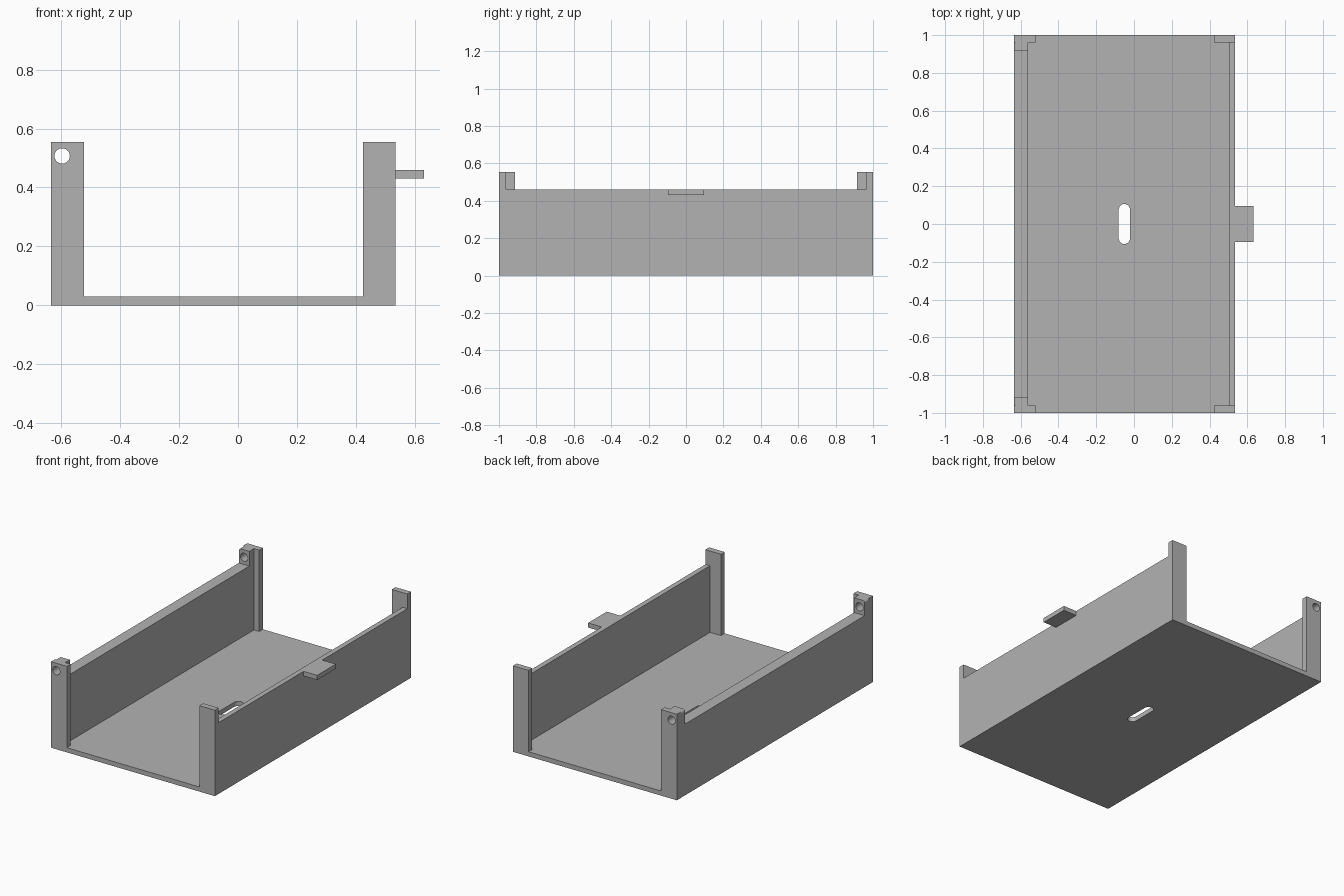
import bpy, bmesh, math

cube = bpy.data.objects.get("Cube")
if cube:
    bpy.data.objects.remove(cube, do_unlink=True)

grey = bpy.data.materials.new("plain grey")
grey.use_nodes = True
COLOUR = (0.45, 0.45, 0.45, 1)
grey.diffuse_color = COLOUR
grey.node_tree.nodes["Principled BSDF"].inputs["Base Color"].default_value = COLOUR


def prism(name, outline, lo, hi, axis="z"):
    """Extrude a 2D outline: (x, y) along z, or (x, z) along y."""
    place = (lambda a, b, t: (a, b, t)) if axis == "z" else (lambda a, b, t: (a, t, b))
    bm = bmesh.new()
    face = bm.faces.new([bm.verts.new(place(a, b, lo)) for a, b in outline])
    grown = bmesh.ops.extrude_face_region(bm, geom=[face])["geom"]
    moved = [v for v in grown if isinstance(v, bmesh.types.BMVert)]
    bmesh.ops.translate(bm, verts=moved, vec=place(0, 0, hi - lo))
    bmesh.ops.recalc_face_normals(bm, faces=bm.faces)
    mesh = bpy.data.meshes.new(name)
    bm.to_mesh(mesh)
    bm.free()
    mesh.materials.append(grey)
    obj = bpy.data.objects.new(name, mesh)
    bpy.context.collection.objects.link(obj)
    return obj


def box(name, x0, x1, y0, y1, z0, z1):
    return prism(name, [(x0, y0), (x1, y0), (x1, y1), (x0, y1)], z0, z1)


def arc(cx, cy, r, start, end, steps):
    angles = [math.radians(start + (end - start) * i / steps) for i in range(steps + 1)]
    return [(cx + r * math.cos(a), cy + r * math.sin(a)) for a in angles]


def cut(obj, cutter):
    mod = obj.modifiers.new("cut", "BOOLEAN")
    mod.operation, mod.solver, mod.object = "DIFFERENCE", "EXACT", cutter
    bpy.context.view_layer.update()
    select(obj)
    bpy.ops.object.modifier_apply(modifier=mod.name)
    bpy.data.objects.remove(cutter, do_unlink=True)
    bpy.ops.object.shade_smooth_by_angle(angle=math.radians(30))


def select(obj):
    bpy.ops.object.select_all(action="DESELECT")
    obj.select_set(True)
    bpy.context.view_layer.objects.active = obj


LEFT, RIGHT = -0.635, 0.535     # outer faces of the tray
FLOOR, WALL, POST = 0.03, 0.46, 0.555
INNER = 0.962                   # inner face of the corner posts
LUG_IN = -0.56                  # inner face of the thick wall

# Floor with a rounded slot
floor = box("floor", LEFT, RIGHT, -1, 1, 0, FLOOR)
slot = arc(-0.051, 0.076, 0.03, 0, 180, 16) + arc(-0.051, -0.076, 0.03, 180, 360, 16)
cut(floor, prism("slot_cutter", slot, -0.1, 0.1))

# Side walls and the tab on the thin one
box("thick_wall", LEFT, LUG_IN, -INNER, INNER, FLOOR, WALL)
box("thin_wall", 0.502, RIGHT, -INNER, INNER, FLOOR, WALL)
box("side_tab", RIGHT, 0.632, -0.095, 0.095, 0.43, WALL)

# Corner posts, and hinge lugs with a pin hole through post and lug
for end, side in (("front", -1), ("back", 1)):
    y_out, y_in = sorted((side, side * INNER))
    box(end + "_plain_post", 0.424, RIGHT, y_out, y_in, FLOOR, POST)
    hinge = box(end + "_hinge_post", LEFT, -0.522, y_out, y_in, FLOOR, POST)
    r = 0.015
    profile = [(LEFT, WALL), (LUG_IN, WALL), (LUG_IN, POST)]
    profile += arc(LEFT + r, POST - r, r, 90, 180, 6)
    lug = prism(end + "_hinge_lug", profile, *sorted((side * INNER, side * 0.915)), axis="y")
    for part in (hinge, lug):
        hole = arc(-0.597, 0.507, 0.026, 0, 348.75, 31)
        cut(part, prism("pin_hole_cutter", hole, *sorted((side * 0.8, side * 1.1)), axis="y"))
